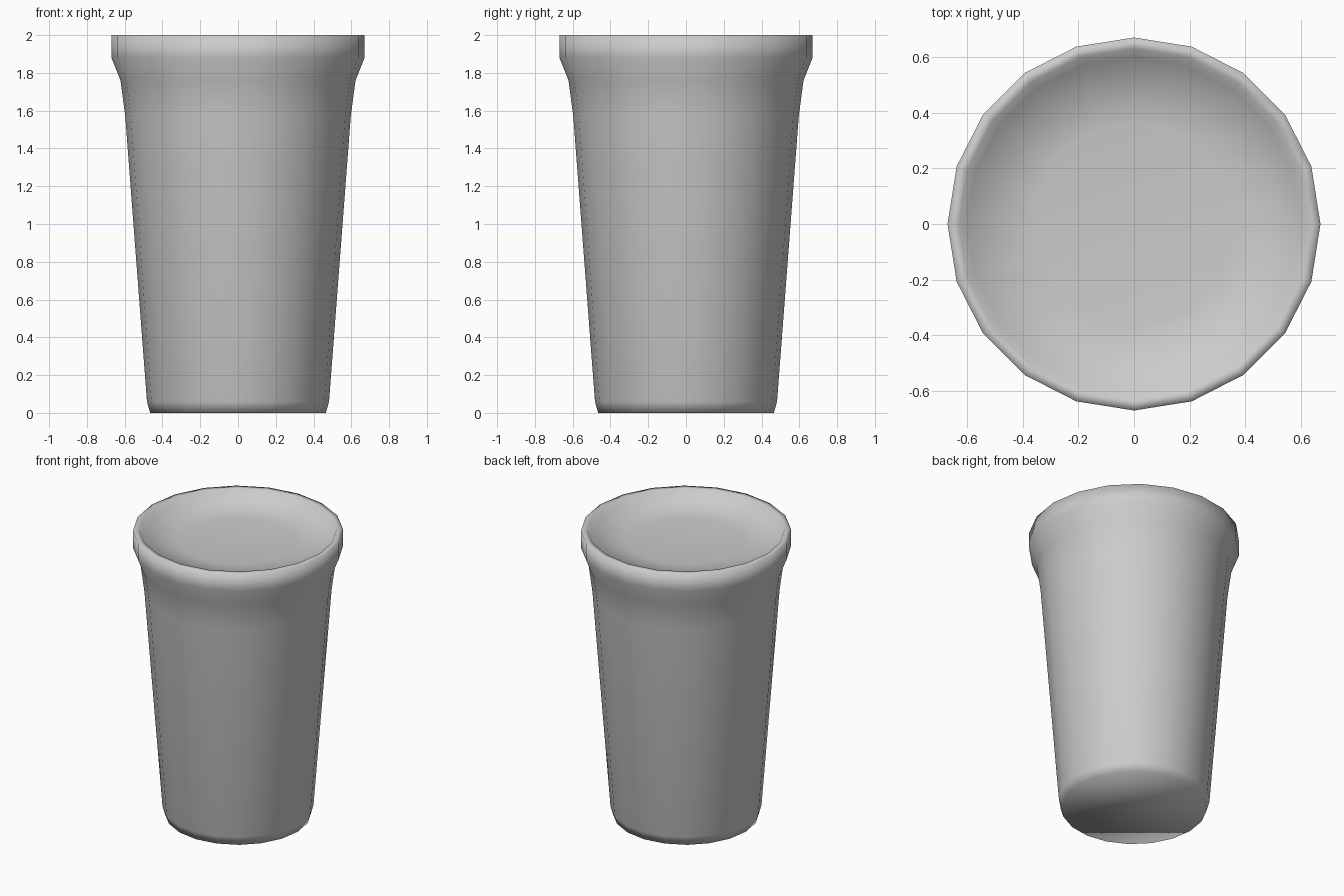
import bpy, bmesh
from math import cos, sin, tau

if "Cube" in bpy.data.objects:
    bpy.data.objects.remove(bpy.data.objects["Cube"])

SIDES = 20

# Outer wall from the base up, over the flared lip, then into the shallow dished top
PROFILE = [
    (0.465, 0.0), (0.482, 0.06),
    (0.597, 1.57), (0.622, 1.76), (0.67, 1.88), (0.67, 2.0),
    (0.63, 2.0), (0.60, 1.95), (0.36, 1.92),
]


def lathe(name, profile, sides):
    """Revolve a profile around z and close both ends with an n-gon."""
    bm = bmesh.new()
    rings = [[bm.verts.new((r * cos(tau * i / sides), r * sin(tau * i / sides), z))
              for i in range(sides)] for r, z in profile]
    for low, high in zip(rings, rings[1:]):
        for i in range(sides):
            j = (i + 1) % sides
            bm.faces.new((low[i], low[j], high[j], high[i]))
    bm.faces.new(rings[0][::-1])
    bm.faces.new(rings[-1])
    for face in bm.faces:
        face.smooth = True
    mesh = bpy.data.meshes.new(name)
    bm.to_mesh(mesh)
    bm.free()
    obj = bpy.data.objects.new(name, mesh)
    bpy.context.collection.objects.link(obj)
    return obj


# Tapered tumbler, smooth shaded all over
lathe("tumbler_cup", PROFILE, SIDES)
